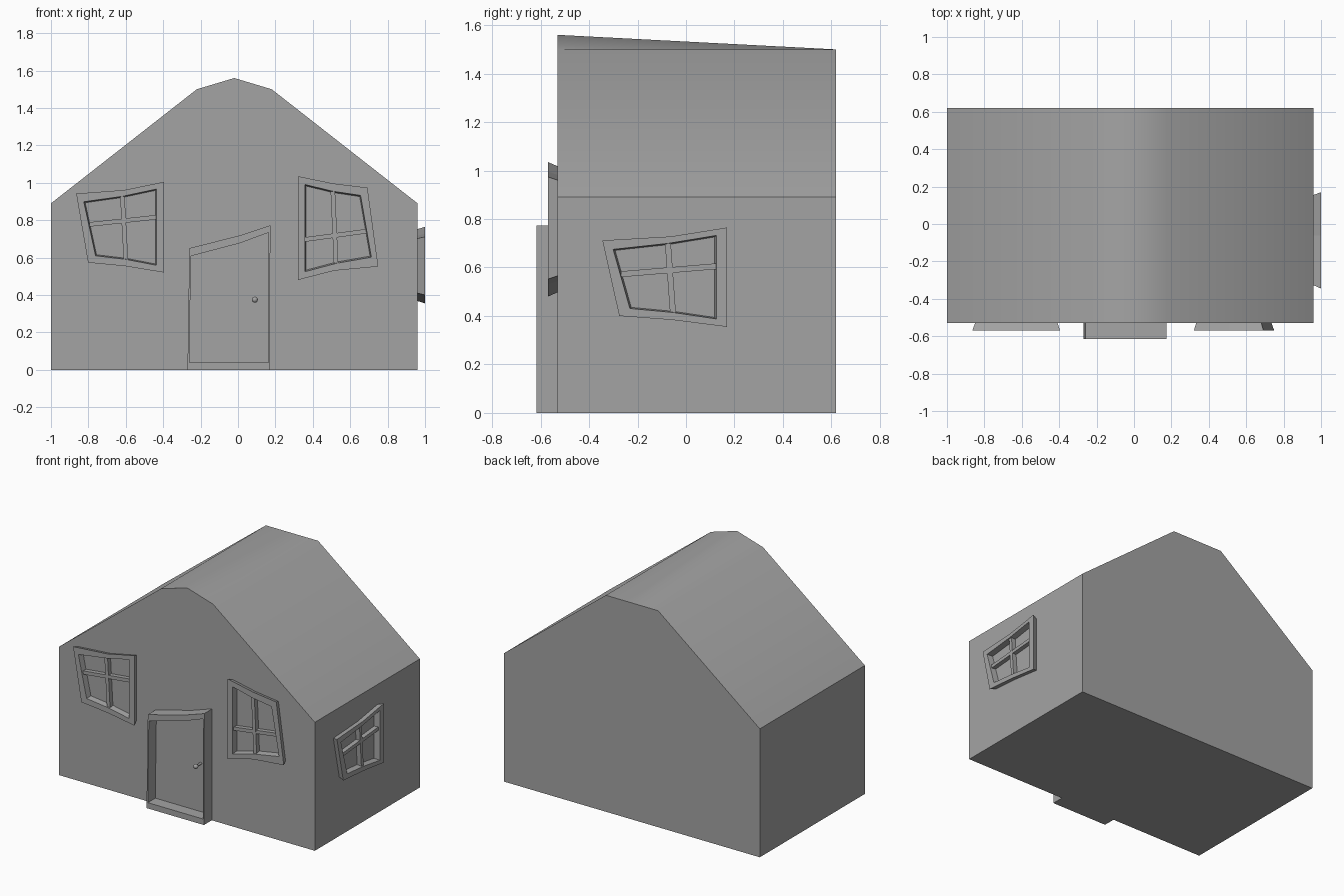
import bpy, bmesh, math
from mathutils import Vector

cube = bpy.data.objects.get("Cube")
if cube:
    bpy.data.objects.remove(cube, do_unlink=True)

GREY = (0.37, 0.37, 0.37, 1)
plaster = bpy.data.materials.new("plain_grey")
plaster.use_nodes = True
plaster.diffuse_color = GREY
plaster.node_tree.nodes["Principled BSDF"].inputs["Base Color"].default_value = GREY

FRONT_Y, SIDE_X, DEPTH = -0.53, 0.96, 1.15


# Wall mappings: across, up and distance out of the wall
def on_front(a, b, out):
    return Vector((a, FRONT_Y - out, b))


def on_side(a, b, out):
    return Vector((SIDE_X + out, a, b))


def loft(name, wall, rings, hollow=False):
    """Join (outline, distance) rings; a hollow loft closes on itself."""
    bm = bmesh.new()
    loops = [[bm.verts.new(wall(a, b, out)) for a, b in pts] for pts, out in rings]
    pairs = list(zip(loops, loops[1:]))
    if hollow:
        pairs.append((loops[-1], loops[0]))
    else:
        bm.faces.new(loops[0])
        bm.faces.new(loops[-1])
    for low, high in pairs:
        for i in range(len(low)):
            j = (i + 1) % len(low)
            bm.faces.new((low[i], low[j], high[j], high[i]))
    bmesh.ops.recalc_face_normals(bm, faces=bm.faces)
    return finish(name, bm)


def finish(name, bm):
    mesh = bpy.data.meshes.new(name)
    bm.to_mesh(mesh)
    bm.free()
    mesh.materials.append(plaster)
    obj = bpy.data.objects.new(name, mesh)
    bpy.context.collection.objects.link(obj)
    return obj


def smooth(obj, degrees):
    bpy.ops.object.select_all(action="DESELECT")
    obj.select_set(True)
    bpy.context.view_layer.objects.active = obj
    bpy.ops.object.shade_smooth_by_angle(angle=math.radians(degrees))


def shrink(pts, factor):
    ca = sum(p[0] for p in pts) / len(pts)
    cb = sum(p[1] for p in pts) / len(pts)
    return [(ca + (a - ca) * factor, cb + (b - cb) * factor) for a, b in pts]


# House body: the ridge cap rises at the front and flattens at the back
def gable(ridge):
    return [(-1, 0), (0.96, 0), (0.96, 0.89), (0.18, 1.5),
            (-0.02, ridge), (-0.22, 1.5), (-1, 0.89)]


house = loft("house_body", on_front, [(gable(1.56), 0), (gable(1.5), -DEPTH)])
smooth(house, 35)

# Crooked window in unit coordinates
OUTER = [(0, 0.87), (0.55, 0.91), (1, 1), (1, 0), (0.56, 0.07), (0.135, 0.11)]
INNER = [(0.086, 0.78), (0.525, 0.84), (0.913, 0.92),
         (0.913, 0.08), (0.565, 0.145), (0.22, 0.185)]
BARS = {"upright": ((0.525, 0.84), (0.565, 0.145)),
        "crossbar": ((0.15, 0.53), (0.913, 0.61))}


def window(name, wall, left, bottom, width, height, turned=False):
    def fit(pts):
        if turned:
            pts = [(1 - u, 1 - v) for u, v in pts]
        return [(left + u * width, bottom + v * height) for u, v in pts]

    outer, inner = fit(OUTER), fit(INNER)
    loft(name + "_frame", wall, [(shrink(outer, 0.93), -0.005), (outer, 0.04),
                                 (inner, 0.04), (shrink(inner, 0.96), -0.005)], hollow=True)
    # Glazing bars sit just behind the frame face
    for bar, out in (("upright", 0.032), ("crossbar", 0.03)):
        start, end = (Vector(p) for p in fit(BARS[bar]))
        side = (end - start).orthogonal().normalized() * 0.012
        strip = [start + side, end + side, end - side, start - side]
        loft(f"{name}_{bar}", wall, [(strip, -0.005), (strip, out)])


window("right_front_window", on_front, -0.865, 0.52, 0.47, 0.485)
window("left_front_window", on_front, 0.32, 0.48, 0.43, 0.555, turned=True)
window("side_window", on_side, -0.345, 0.355, 0.515, 0.41)

# Door frame with a slanting lintel; the door leaf is set back in it
door_outer = [(-0.27, 0), (0.17, 0), (0.173, 0.773), (0.015, 0.72), (-0.26, 0.65)]
door_inner = [(-0.26, 0.04), (0.162, 0.04), (0.162, 0.733), (0.01, 0.677), (-0.252, 0.608)]
loft("door_frame", on_front, [(door_outer, -0.01), (door_outer, 0.086),
                              (door_inner, 0.086), (door_inner, -0.01)], hollow=True)
loft("door_leaf", on_front, [(door_inner, -0.005), (door_inner, 0.004)])

# Door knob on a short stem
bm = bmesh.new()
bmesh.ops.create_uvsphere(bm, u_segments=16, v_segments=10, radius=0.016)
bmesh.ops.translate(bm, verts=bm.verts, vec=on_front(0.09, 0.375, 0.06))
smooth(finish("door_knob", bm), 60)


def circle(radius):
    turns = [math.tau * i / 12 for i in range(12)]
    return [(0.09 + radius * math.cos(t), 0.375 + radius * math.sin(t)) for t in turns]


stem = loft("knob_stem", on_front, [(circle(0.008), 0), (circle(0.008), 0.055)])
smooth(stem, 40)
